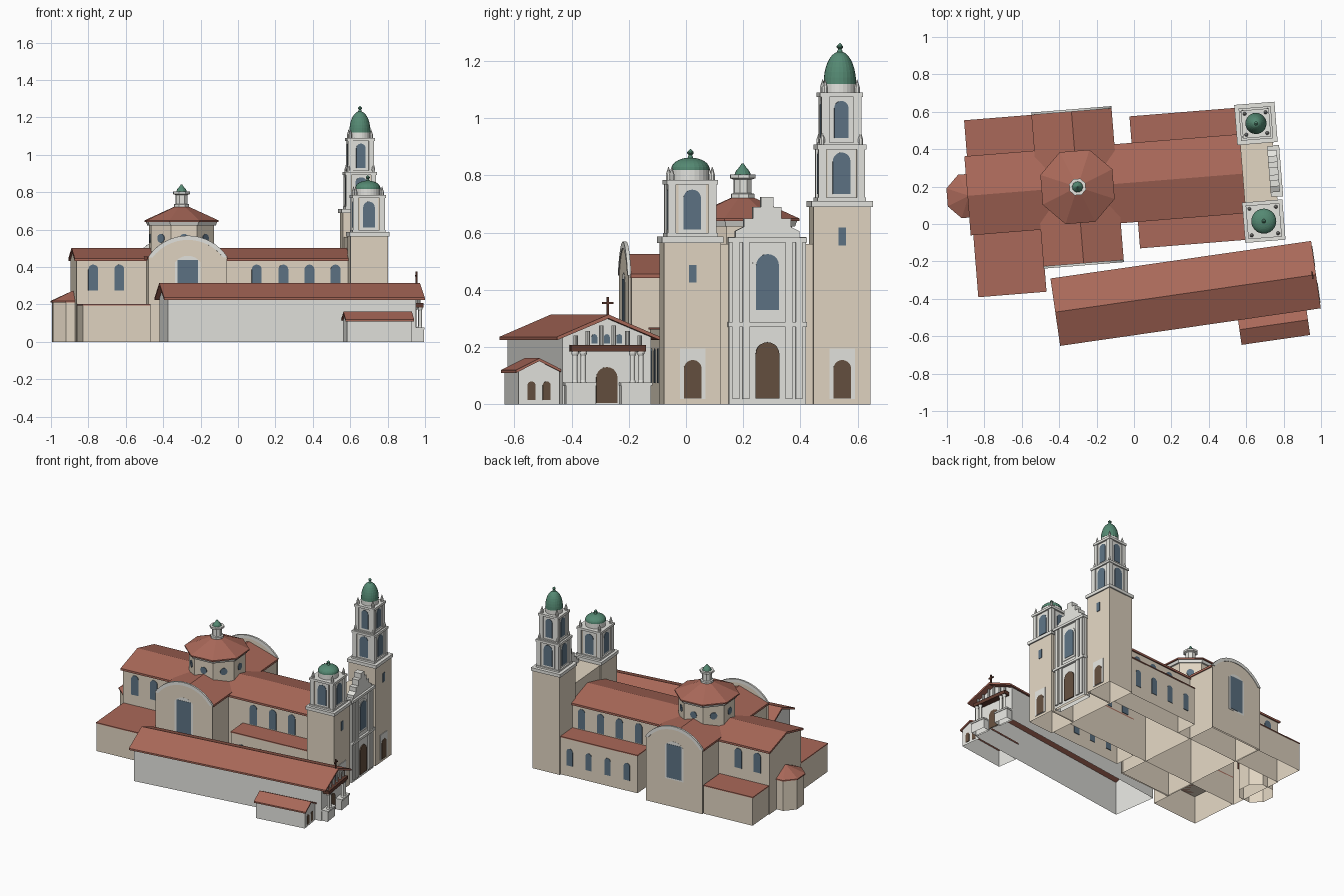
import bpy, bmesh
from math import sin, cos, pi, radians, asin
from mathutils import Matrix

if "Cube" in bpy.data.objects:
    bpy.data.objects.remove(bpy.data.objects["Cube"])

def material(name, r, g, b):
    m = bpy.data.materials.new(name)
    m.diffuse_color = (r, g, b, 1)
    m.use_nodes = True
    m.node_tree.nodes["Principled BSDF"].inputs["Base Color"].default_value = m.diffuse_color
    return m

TAN = material("stucco", 0.76, 0.67, 0.54)
PALE = material("pale_stone", 0.78, 0.78, 0.74)
ROOF = material("roof_tile", 0.40, 0.14, 0.10)
BLUE = material("glass", 0.11, 0.17, 0.23)
GREEN = material("copper", 0.09, 0.25, 0.17)
WOOD = material("door_wood", 0.13, 0.08, 0.05)
BEAM = material("dark_beam", 0.12, 0.045, 0.03)

def frame_at(x, y, deg):
    return Matrix.Translation((x, y, 0)) @ Matrix.Rotation(radians(deg), 4, 'Z')

CHURCH = frame_at(-0.302, 0.198, 4.6)    # origin under the dome, +x to the facade
CHAPEL = frame_at(0.276, -0.371, 8.2)
frame = CHURCH

def add(name, verts, faces, mat, local=Matrix()):
    me = bpy.data.meshes.new(name)
    me.from_pydata(verts, [], faces)
    bm = bmesh.new()
    bm.from_mesh(me)
    bmesh.ops.recalc_face_normals(bm, faces=bm.faces)
    # The building shells are open where they meet the ground
    ground = [f for f in bm.faces if all(abs(v.co.z) < 1e-6 for v in f.verts)]
    bmesh.ops.delete(bm, geom=ground, context='FACES_ONLY')
    bm.to_mesh(me)
    bm.free()
    me.materials.append(mat)
    ob = bpy.data.objects.new(name, me)
    bpy.context.collection.objects.link(ob)
    ob.matrix_world = frame @ local
    return ob

def prism(name, pts, t, u, v, deg, mat):
    """Outline (across, z) extruded by t along the direction deg."""
    n = len(pts)
    verts = [(s * t / 2, a, z) for s in (-1, 1) for a, z in pts]
    faces = [list(range(n)), list(range(n, 2 * n))]
    faces += [(i, (i + 1) % n, n + (i + 1) % n, n + i) for i in range(n)]
    return add(name, verts, faces, mat, frame_at(u, v, deg))

def rect(w, z0, z1):
    return [(-w / 2, z0), (w / 2, z0), (w / 2, z1), (-w / 2, z1)]

def box(name, u0, u1, v0, v1, z0, z1, mat):
    return prism(name, rect(abs(v1 - v0), z0, z1), u1 - u0, (u0 + u1) / 2, (v0 + v1) / 2, 0, mat)

def block(name, u, v, half, z0, z1, mat):
    return box(name, u - half, u + half, v - half, v + half, z0, z1, mat)

def arc(half, z, rise, n=16):
    r = (half * half + rise * rise) / (2 * rise)
    a = asin(min(1, half / r))
    return [(r * sin(a - 2 * a * i / n), z + rise - r + r * cos(a - 2 * a * i / n)) for i in range(n + 1)]

def arched(name, u, v, deg, w, z0, z1, mat, t=0.006):
    pts = [(-w / 2, z0), (w / 2, z0)] + arc(w / 2, z1 - w / 2, w / 2, 10)
    return prism(name, pts, t, u, v, deg, mat)

def lathe(name, prof, n, u, v, mat, phase=0.5):
    verts = [(r * cos(2 * pi * (i + phase) / n), r * sin(2 * pi * (i + phase) / n), z)
             for r, z in prof for i in range(n)]
    faces = [(k * n + i, k * n + (i + 1) % n, (k + 1) * n + (i + 1) % n, (k + 1) * n + i)
             for k in range(len(prof) - 1) for i in range(n)]
    faces += [list(range(n)), list(range(len(verts) - n, len(verts)))]
    return add(name, verts, faces, mat, Matrix.Translation((u, v, 0)))

def gable(name, half, eave, ridge, length, u, v, deg, wall_mat, over=0.012, end=0.01, t=0.014):
    """Gabled body plus an overhanging roof slab."""
    prism(name + "_walls", [(-half, 0), (half, 0), (half, eave), (0, ridge - t), (-half, eave)],
          length - 2 * end, u, v, deg, wall_mat)
    h = half + over
    prism(name + "_roof", [(-h, eave), (0, ridge), (h, eave), (h, eave - t), (0, ridge - t), (-h, eave - t)],
          length, u, v, deg, ROOF)

# Nave, transept and apse
gable("nave", 0.2, 0.446, 0.503, 1.48, 0.15, 0, 0, TAN)
gable("transept", 0.203, 0.455, 0.526, 0.815, 0, -0.002, 90, TAN, end=0.004)
lathe("apse_wall", [(0.118, 0), (0.118, 0.215)], 8, -0.583, 0, TAN)
lathe("apse_roof", [(0.126, 0.21), (0.126, 0.218), (0.004, 0.272)], 8, -0.583, 0, ROOF)
for s in (-1, 1):
    deg = 90 * s
    gv = s * 0.411 - 0.002
    # Arched transept gables with large windows
    prism("transept_front", [(-0.21, 0), (0.21, 0)] + arc(0.21, 0.445, 0.115), 0.008, 0, gv, deg, TAN)
    prism("transept_arch_moulding", arc(0.215, 0.45, 0.118) + arc(0.19, 0.45, 0.095)[::-1],
          0.013, 0, gv + s * 0.001, deg, PALE)
    prism("transept_window_frame", [(-0.068, 0.19), (0.068, 0.19)] + arc(0.068, 0.425, 0.035),
          0.010, 0, gv, deg, PALE)
    prism("transept_window", rect(0.108, 0.2, 0.437), 0.013, 0, gv, deg, BLUE)
    # Clerestory and aisle windows
    for u in (-0.49, -0.35, 0.387, 0.53, 0.67, 0.81):
        arched("nave_window", u, s * 0.2, deg, 0.053, 0.275, 0.413, BLUE)
        if u > 0:
            arched("aisle_window", u, s * 0.35, deg, 0.045, 0.075, 0.195, BLUE)
    # Side aisles and low rear wings, with flat tiled tops
    box("aisle", 0.309, 0.88, s * 0.2, s * 0.35, 0, 0.262, TAN)
    box("aisle_roof", 0.307, 0.88, s * 0.2, s * 0.354, 0.262, 0.269, ROOF)
    out = 0.404 if s > 0 else 0.545
    box("rear_wing", -0.573, -0.21, s * 0.2, s * (out - 0.003), 0, 0.195, TAN)
    box("rear_wing_roof", -0.576, -0.21, s * 0.2, s * out, 0.195, 0.202, ROOF)

# Octagonal crossing dome
k = 1 / cos(pi / 8)
lathe("drum", [(0.168 * k, 0.40), (0.168 * k, 0.64)], 8, 0, 0, TAN)
lathe("drum_cornice", [(0.178 * k, 0.622), (0.186 * k, 0.645)], 8, 0, 0, PALE)
lathe("drum_roof", [(0.193 * k, 0.640), (0.193 * k, 0.649), (0.03, 0.727)], 8, 0, 0, ROOF)
for i in range(8):
    a = i * pi / 4
    prism("drum_oculus", [(0.024 * cos(j * pi / 8), 0.553 + 0.024 * sin(j * pi / 8)) for j in range(16)],
          0.008, 0.168 * cos(a), 0.168 * sin(a), i * 45, BLUE)
lathe("lantern", [(0.043, 0.715), (0.043, 0.735), (0.033, 0.738), (0.033, 0.785), (0.047, 0.79), (0.047, 0.803)],
      8, 0, 0, PALE)
lathe("lantern_cap", [(0.029, 0.803), (0.024, 0.815), (0.011, 0.83), (0.003, 0.842)], 12, 0, 0, GREEN)

# Towers
TU = 0.978
def stage(v, half, z0, z1, w, wz0, wz1):
    block("belfry_core", TU, v, half - 0.009, z0, z1, TAN)
    for a in (-1, 1):
        for b in (-1, 1):
            c = half - 0.014
            block("belfry_corner", TU + a * c, v + b * c, 0.014, z0, z1, PALE)
            lathe("corner_finial", [(0.010, z1), (0.010, z1 + 0.022), (0.001, z1 + 0.05)],
                  8, TU + a * c, v + b * c, PALE)
    block("belfry_cornice", TU, v, half + 0.005, z1 - 0.012, z1 + 0.004, PALE)
    block("belfry_base", TU, v, half + 0.004, z0, z0 + 0.012, PALE)
    for i in range(4):
        x, y = TU + (half - 0.009) * cos(i * pi / 2), v + (half - 0.009) * sin(i * pi / 2)
        prism("belfry_panel", rect(w + 0.035, z0, z1), 0.006, x, y, i * 90, PALE)
        arched("belfry_window", x, y, i * 90, w, wz0, wz1, BLUE, 0.012)

def tower(v, top, slit):
    block("tower_shaft", TU, v, 0.1, 0, top - 0.02, TAN)
    block("tower_cornice", TU, v, 0.108, top - 0.022, top, PALE)
    prism("tower_door_surround", rect(0.088, 0.018, 0.195), 0.008, TU + 0.1, v, 0, PALE)
    arched("tower_door", TU + 0.1, v, 0, 0.062, 0.02, 0.155, WOOD, 0.012)
    prism("tower_slit", rect(0.025, slit, slit + 0.062), 0.008, TU + 0.1, v, 0, BLUE)

def dome(v, r, base, z0, z1, tip):
    lathe("dome_drum", [(r, base), (r, z0)], 24, TU, v, PALE)
    prof = [(r * 1.03, z0 - 0.004)] + [(r * 1.03 * cos(i * pi / 18), z0 + (z1 - z0) * sin(i * pi / 18)) for i in range(9)]
    lathe("dome", prof, 24, TU, v, GREEN)
    h = tip - z1
    lathe("dome_finial", [(0.012, z1 - 0.006), (0.006, z1 + h * 0.3), (0.011, z1 + h * 0.45),
                          (0.011, z1 + h * 0.65), (0.001, tip)], 10, TU, v, GREEN)

S, N = -0.262, 0.262
tower(S, 0.586, 0.425)
stage(S, 0.085, 0.586, 0.78, 0.062, 0.61, 0.75)
dome(S, 0.065, 0.78, 0.822, 0.862, 0.892)
tower(N, 0.711, 0.555)
stage(N, 0.081, 0.711, 0.903, 0.062, 0.735, 0.88)
stage(N, 0.070, 0.903, 1.085, 0.05, 0.93, 1.06)
dome(N, 0.055, 1.085, 1.123, 1.233, 1.262)

# Main facade with stepped parapet
box("facade_block", 0.885, 1.06, -0.17, 0.17, 0, 0.56, TAN)
half = [(0.135, 0), (0.135, 0.585), (0.112, 0.585), (0.112, 0.605), (0.082, 0.62), (0.082, 0.65),
        (0.05, 0.65), (0.05, 0.69), (0.022, 0.69), (0.022, 0.725)]
prism("facade_wall", half + [(-a, z) for a, z in half[::-1]], 0.05, 1.052, 0, 0, PALE)
for z in (0.27, 0.565):
    box("facade_band", 1.06, 1.092, -0.138, 0.138, z, z + 0.017, PALE)
for a in (-0.111, -0.075, 0.075, 0.111):
    box("facade_pilaster", 1.07, 1.087, a - 0.012, a + 0.012, 0.018, 0.565, PALE)
arched("facade_window_frame", 1.077, 0, 0, 0.105, 0.315, 0.54, PALE, 0.010)
arched("facade_window", 1.077, 0, 0, 0.08, 0.33, 0.525, BLUE, 0.015)
arched("facade_door", 1.077, 0, 0, 0.083, 0.02, 0.217, WOOD, 0.015)

# Old chapel and its annex
frame = CHAPEL
prism("chapel_walls", [(-0.157, 0), (0.157, 0), (0.157, 0.235), (0, 0.3), (-0.157, 0.235)],
      1.34, -0.01, 0, 0, PALE)
prism("chapel_roof", [(-0.182, 0.236), (0, 0.314), (0.182, 0.236), (0.182, 0.224), (0, 0.300), (-0.182, 0.224)],
      1.408, 0, 0, 0, ROOF)
gable("annex", 0.072, 0.12, 0.161, 0.37, 0.442, -0.233, 0, PALE, over=0.01, t=0.01)
for a in (-0.027, 0.027):
    arched("annex_window", 0.617, -0.233 + a, 0, 0.028, 0.015, 0.08, WOOD)

# Chapel porch: plinths, columns, balcony, door and cross
arched("chapel_door", 0.661, 0, 0, 0.075, 0.005, 0.13, WOOD)
for s in (-1, 1):
    box("porch_plinth", 0.65, 0.703, s * 0.045, s * 0.15, 0, 0.065, PALE)
    box("porch_ledge", 0.65, 0.707, s * 0.043, s * 0.154, 0.065, 0.076, PALE)
    for a in (0.087, 0.116):
        lathe("porch_column", [(0.011, 0.076), (0.009, 0.085), (0.009, 0.168), (0.013, 0.178), (0.013, 0.186)],
              12, 0.689, s * a, PALE)
    for a in (0.022, 0.07, 0.113):
        lathe("balcony_post", [(0.008, 0.20), (0.008, 0.285 - 0.4 * a)], 10, 0.682, s * a, PALE)
box("balcony_beam", 0.65, 0.704, -0.132, 0.132, 0.184, 0.208, BEAM)
for a in (-0.044, 0, 0.044):
    arched("balcony_window", 0.661, a, 0, 0.02, 0.212, 0.245, BLUE)
box("cross_upright", 0.681, 0.689, -0.004, 0.004, 0.30, 0.375, BEAM)
box("cross_arm", 0.681, 0.689, -0.02, 0.02, 0.35, 0.358, BEAM)
